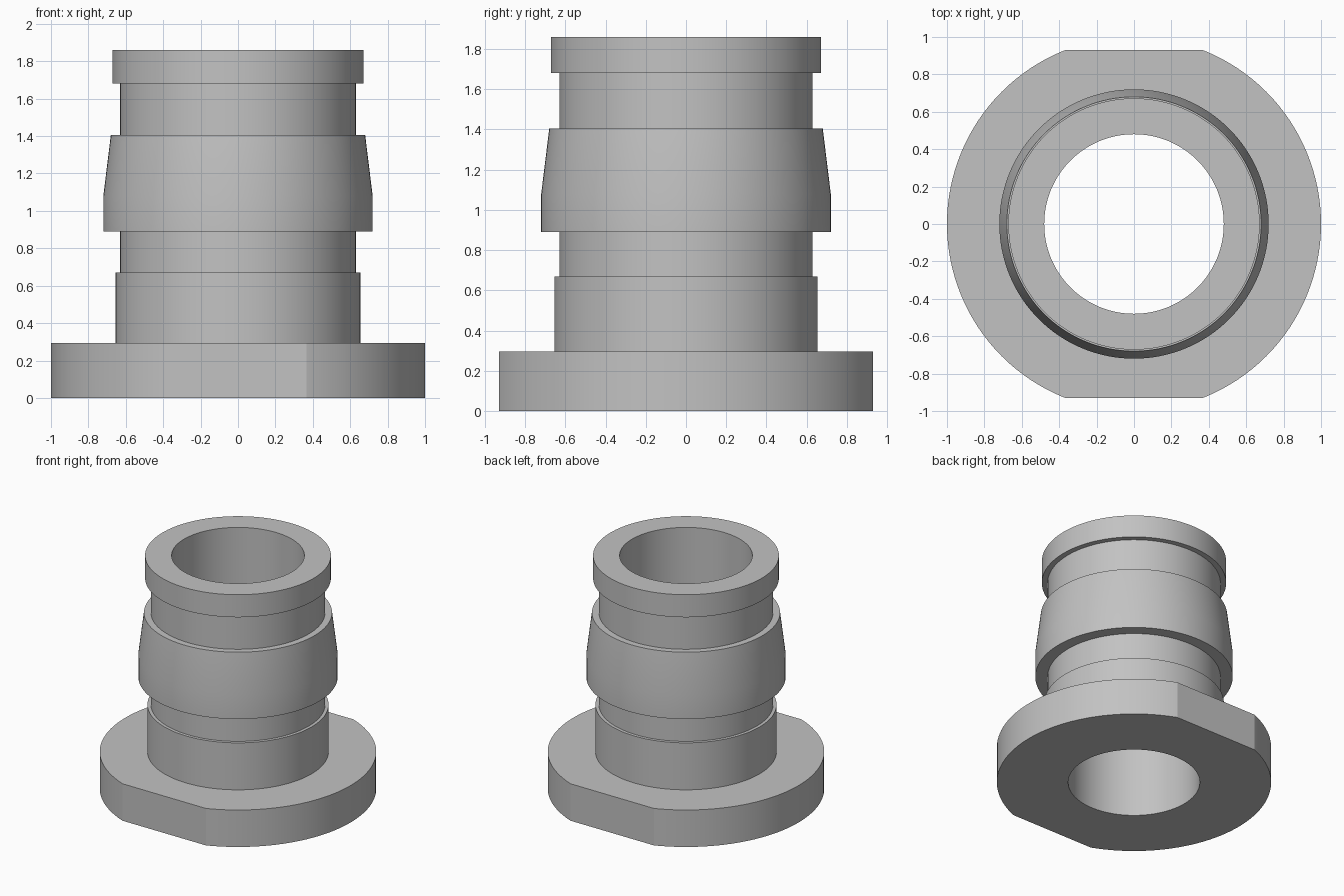
import bpy, bmesh, math
from mathutils import Matrix

cube = bpy.data.objects.get("Cube")
if cube:
    bpy.data.objects.remove(cube, do_unlink=True)

SEGMENTS = 128
BORE = 0.48
FLAT_Y = 0.93

# Closed cross-section (radius, height), from the bore base outwards and up
profile = [
    (BORE, 0), (1, 0), (1, 0.295),            # flange
    (0.655, 0.295), (0.655, 0.67),            # lower shoulder
    (0.63, 0.67), (0.63, 0.89),               # lower neck
    (0.72, 0.89), (0.72, 1.08), (0.68, 1.405),  # tapered band
    (0.63, 1.405), (0.63, 1.68),              # upper neck
    (0.672, 1.68), (0.672, 1.86),             # top collar
    (BORE, 1.86),
]

# Material
grey = bpy.data.materials.new("plain grey")
grey.use_nodes = True
colour = (0.54, 0.54, 0.54, 1)
grey.diffuse_color = colour
grey.node_tree.nodes["Principled BSDF"].inputs["Base Color"].default_value = colour

# Turn the cross-section around the z axis
bm = bmesh.new()
rings = []
for i in range(SEGMENTS):
    turn = Matrix.Rotation(math.tau * i / SEGMENTS, 3, "Z")
    rings.append([bm.verts.new(turn @ bm.verts.new((r, 0, z)).co) for r, z in profile])
bmesh.ops.delete(bm, geom=[v for v in bm.verts if v not in set(sum(rings, []))], context="VERTS")
count = len(profile)
for i in range(SEGMENTS):
    a, b = rings[i], rings[(i + 1) % SEGMENTS]
    for j in range(count):
        k = (j + 1) % count
        bm.faces.new((a[j], b[j], b[k], a[k]))

# Cut the two flats on the front and back of the flange
for side in (-1, 1):
    bmesh.ops.bisect_plane(
        bm, geom=bm.verts[:] + bm.edges[:] + bm.faces[:],
        plane_co=(0, side * FLAT_Y, 0), plane_no=(0, side, 0), clear_outer=True)
    bmesh.ops.holes_fill(bm, edges=[e for e in bm.edges if e.is_boundary], sides=0)
bmesh.ops.recalc_face_normals(bm, faces=bm.faces[:])

mesh = bpy.data.meshes.new("flanged_bushing")
bm.to_mesh(mesh)
bm.free()
mesh.materials.append(grey)
bushing = bpy.data.objects.new("flanged_bushing", mesh)
bpy.context.collection.objects.link(bushing)

# Smooth round walls, crisp steps
bpy.ops.object.select_all(action="DESELECT")
bushing.select_set(True)
bpy.context.view_layer.objects.active = bushing
bpy.ops.object.shade_smooth_by_angle(angle=math.radians(15))
